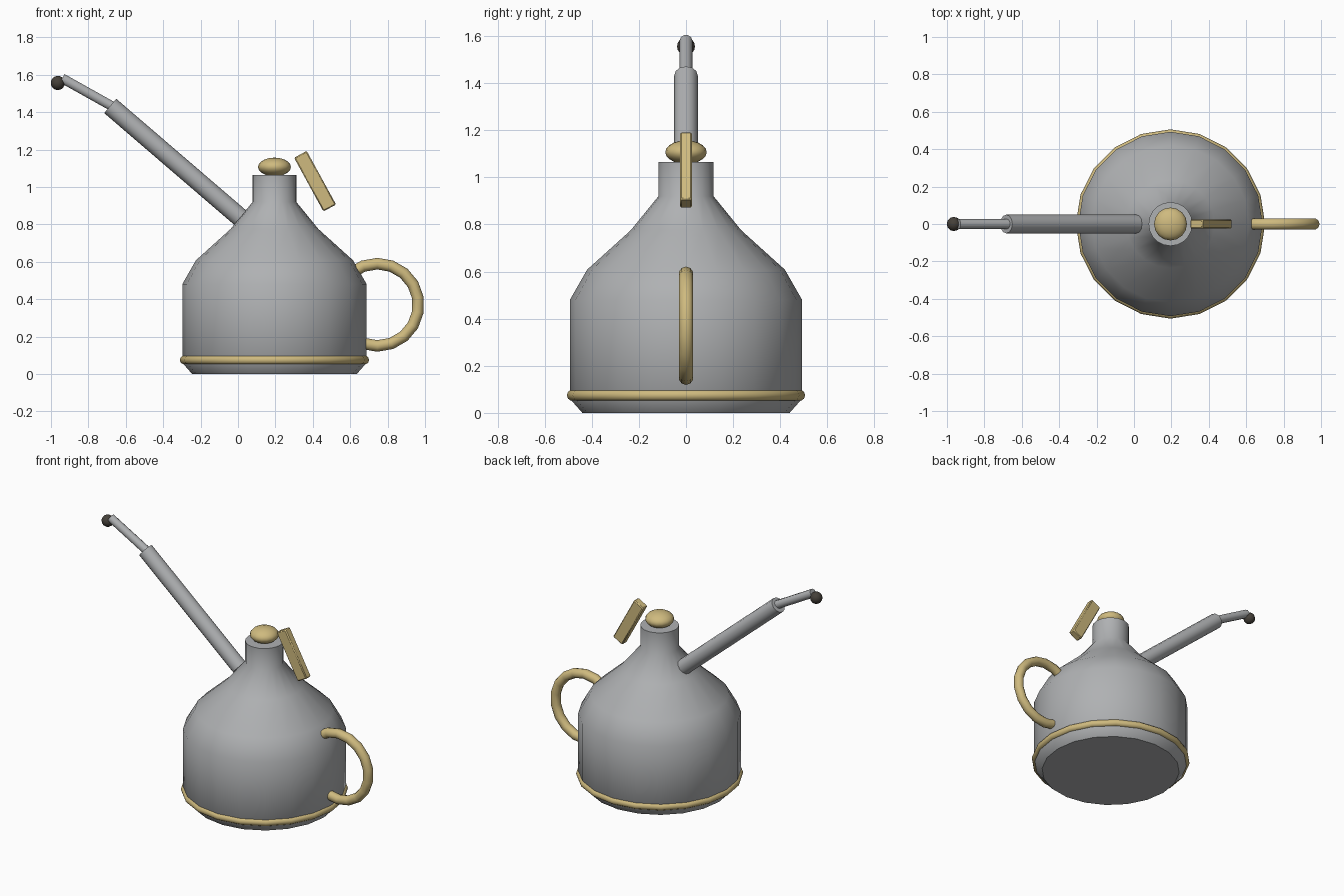
import bpy, bmesh, math
from mathutils import Vector, Matrix

old = bpy.data.objects.get("Cube")
if old:
    bpy.data.objects.remove(old)

AXIS_X = 0.195   # centre line of the can


def material(name, rgb):
    m = bpy.data.materials.new(name)
    m.use_nodes = True
    color = (*rgb, 1)
    m.diffuse_color = color
    m.node_tree.nodes["Principled BSDF"].inputs["Base Color"].default_value = color
    return m


steel = material("grey steel", (0.43, 0.44, 0.45))
brass = material("pale brass", (0.62, 0.49, 0.21))
dark = material("dark brown", (0.06, 0.052, 0.042))


def finish(obj, name, mat, angle=45):
    obj.name = name
    obj.data.materials.append(mat)
    bpy.ops.object.select_all(action="DESELECT")
    obj.select_set(True)
    bpy.context.view_layer.objects.active = obj
    bpy.ops.object.shade_smooth_by_angle(angle=math.radians(angle))
    return obj


def lathe(name, profile, mat, sides, angle):
    """Revolve (radius, height) pairs and cap both ends."""
    bm = bmesh.new()
    rings = []
    for r, z in profile:
        rings.append([bm.verts.new((r * math.cos(math.tau * i / sides),
                                    r * math.sin(math.tau * i / sides), z))
                      for i in range(sides)])
    for low, high in zip(rings, rings[1:]):
        for i in range(sides):
            j = (i + 1) % sides
            bm.faces.new((low[i], low[j], high[j], high[i]))
    bm.faces.new(rings[0][::-1])
    bm.faces.new(rings[-1])
    mesh = bpy.data.meshes.new(name)
    bm.to_mesh(mesh)
    bm.free()
    obj = bpy.data.objects.new(name, mesh)
    bpy.context.collection.objects.link(obj)
    obj.location.x = AXIS_X
    return finish(obj, name, mat, angle)


def tube(name, start, end, radius, sides, mat):
    a, b = Vector(start), Vector(end)
    bpy.ops.mesh.primitive_cylinder_add(vertices=sides, radius=radius,
                                        depth=(b - a).length, location=(a + b) / 2)
    obj = bpy.context.object
    tilt = math.atan2(b.x - a.x, b.z - a.z)
    obj.rotation_euler = (0, tilt, 0)
    return finish(obj, name, mat)


def ball(name, center, scale, segments, rings, mat):
    bpy.ops.mesh.primitive_uv_sphere_add(segments=segments, ring_count=rings,
                                         radius=1, location=center)
    obj = bpy.context.object
    obj.scale = scale
    return finish(obj, name, mat, 60)


def ring(name, center, major, minor, sides, mat):
    bpy.ops.mesh.primitive_torus_add(major_segments=sides, minor_segments=10,
                                     major_radius=major, minor_radius=minor,
                                     location=center)
    return finish(bpy.context.object, name, mat, 60)


# Can body with shoulder and neck
lathe("can_body", [(0.44, 0), (0.493, 0.06), (0.493, 0.48), (0.42, 0.608),
                   (0.235, 0.775), (0.117, 0.92), (0.117, 1.065)], steel, 20, 43)

# Band round the base
ring("base_band", (AXIS_X, 0, 0.075), 0.482, 0.024, 20, brass)

# Loop handle, its inner half buried in the body
handle = ring("loop_handle", (0.745, 0, 0.37), 0.22, 0.031, 18, brass)
handle.data.transform(Matrix.Rotation(math.radians(10), 4, "Z"))
handle.rotation_euler = (math.pi / 2, 0, 0)

# Cap knob
ball("cap_knob", (AXIS_X, 0, 1.107), (0.088, 0.088, 0.05), 16, 10, brass)

# Thumb lever
bpy.ops.mesh.primitive_cube_add(size=1, location=(0.412, 0, 1.031))
lever = bpy.context.object
lever.data.transform(Matrix.Diagonal((0.077, 0.05, 0.327, 1)))
lever.rotation_euler = (0, math.radians(-28.7), 0)
bevel = lever.modifiers.new("edge_bevel", "BEVEL")
bevel.width = 0.006
bevel.segments = 1
finish(lever, "thumb_lever", brass, 30)

# Spout in two stages, with a bead on the tip
tube("spout_pipe", (0.012, 0, 0.836), (-0.683, 0, 1.433), 0.05, 12, steel)
tube("spout_nozzle", (-0.67, 0, 1.43), (-0.94, 0, 1.581), 0.027, 10, steel)
ball("nozzle_bead", (-0.963, 0, 1.556), (0.038, 0.038, 0.038), 12, 8, dark)
